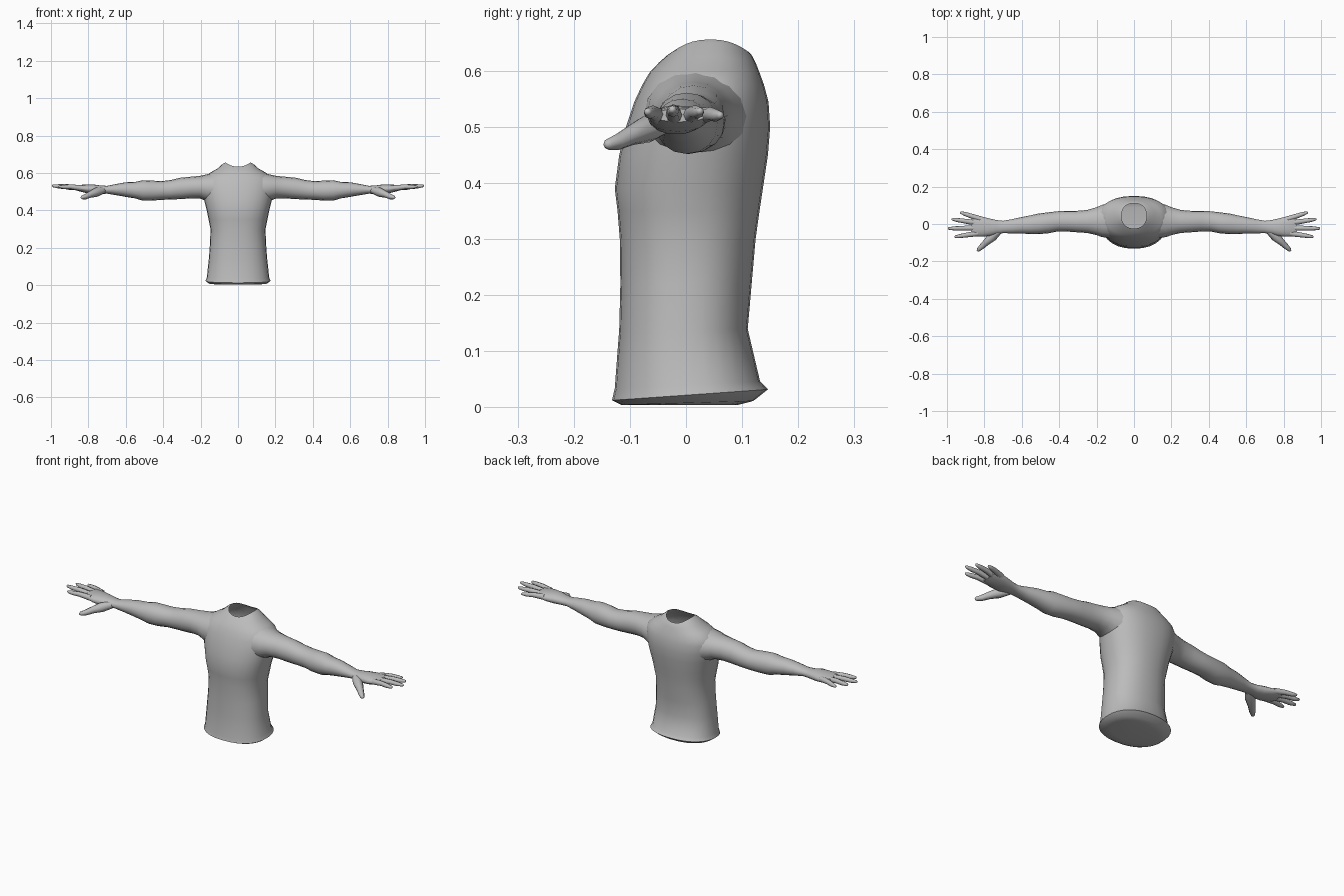
import bpy, bmesh, math
from mathutils import Vector

skin = bpy.data.materials.new("plain grey")
skin.diffuse_color = (0.5, 0.5, 0.5, 1)


def loft(name, rings, cap_start=False, cap_end=False, mirror=False, angle=60):
    """Skin a list of equal-length point rings."""
    bm = bmesh.new()
    loops = [[bm.verts.new(p) for p in ring] for ring in rings]
    n = len(loops[0])
    for a, b in zip(loops, loops[1:]):
        for i in range(n):
            j = (i + 1) % n
            bm.faces.new((a[i], a[j], b[j], b[i]))
    if cap_start:
        bm.faces.new(loops[0][::-1])
    if cap_end:
        bm.faces.new(loops[-1])
    bmesh.ops.recalc_face_normals(bm, faces=bm.faces)
    me = bpy.data.meshes.new(name)
    bm.to_mesh(me)
    bm.free()
    me.materials.append(skin)
    ob = bpy.data.objects.new(name, me)
    bpy.context.collection.objects.link(ob)
    bpy.ops.object.select_all(action='DESELECT')
    ob.select_set(True)
    bpy.context.view_layer.objects.active = ob
    bpy.ops.object.shade_smooth_by_angle(angle=math.radians(angle))
    if mirror:
        ob.modifiers.new("mirror", 'MIRROR')
    return ob


def sup(v, e):
    return math.copysign(abs(v) ** e, v)


def torso_ring(z, hw, yf, yb, lift=0, tilt=0, e=0.88, n=28):
    """Horizontal ring; lift raises the sides, tilt raises the back."""
    pts = []
    for i in range(n):
        a = 2 * math.pi * i / n
        x, y = hw * sup(math.cos(a), e), sup(math.sin(a), e)
        y = (yf + yb) / 2 + y * (yb - yf) / 2
        pts.append((x, y, z + lift * math.cos(a) ** 2 + tilt * y))
    return pts


# torso with open neck and flared hem
torso = [(0.004, 0.12, -0.08, 0.09), (0.008, 0.155, -0.115, 0.12, 0, 0.03),
         (0.022, 0.174, -0.132, 0.146, 0, 0.07), (0.04, 0.167, -0.127, 0.132, 0, 0.05),
         (0.14, 0.156, -0.119, 0.110), (0.22, 0.150, -0.117, 0.117),
         (0.30, 0.147, -0.118, 0.124), (0.35, 0.157, -0.122, 0.131),
         (0.39, 0.165, -0.127, 0.137), (0.45, 0.180, -0.119, 0.146),
         (0.50, 0.190, -0.107, 0.150), (0.545, 0.194, -0.092, 0.147),
         (0.575, 0.182, -0.078, 0.139, 0.003), (0.597, 0.147, -0.065, 0.131, 0.005),
         (0.615, 0.108, -0.048, 0.124, 0.01), (0.628, 0.080, -0.033, 0.117, 0.022),
         (0.634, 0.067, -0.024, 0.111, 0.022)]
loft("torso", [torso_ring(*t) for t in torso], cap_start=True)


def arm_ring(x, y0, y1, z0, z1, n=16, e=0.95):
    out = []
    for i in range(n):
        a = 2 * math.pi * i / n
        out.append((x, (y0 + y1) / 2 + (y1 - y0) / 2 * sup(math.cos(a), e),
                    (z0 + z1) / 2 + (z1 - z0) / 2 * sup(math.sin(a), e)))
    return out


# arm and palm: x, y range, z range
arm = [(0.13, -0.075, 0.115, 0.43, 0.602), (0.17, -0.07, 0.102, 0.45, 0.592),
       (0.205, -0.058, 0.088, 0.464, 0.584),
       (0.25, -0.048, 0.075, 0.464, 0.580), (0.31, -0.044, 0.070, 0.460, 0.574),
       (0.36, -0.040, 0.070, 0.458, 0.562), (0.41, -0.040, 0.068, 0.456, 0.556),
       (0.46, -0.050, 0.062, 0.452, 0.559), (0.51, -0.054, 0.056, 0.452, 0.561),
       (0.55, -0.054, 0.047, 0.464, 0.552), (0.60, -0.051, 0.037, 0.472, 0.550),
       (0.65, -0.050, 0.026, 0.481, 0.541), (0.70, -0.049, 0.017, 0.489, 0.531),
       (0.735, -0.054, 0.021, 0.488, 0.533), (0.77, -0.064, 0.029, 0.487, 0.538),
       (0.81, -0.068, 0.039, 0.492, 0.538), (0.85, -0.066, 0.044, 0.502, 0.536),
       (0.868, -0.058, 0.036, 0.509, 0.532)]
loft("arm", [arm_ring(*a) for a in arm], cap_end=True, mirror=True)


def finger(name, pts, radii, n=8):
    """Tapered tube through points, with a rounded tip."""
    pts = [Vector(p) for p in pts]
    d = (pts[-1] - pts[-2]).normalized()
    pts.append(pts[-1] + d * radii[-1] * 0.7)
    radii = list(radii) + [radii[-1] * 0.45]
    rings = []
    for i, (p, r) in enumerate(zip(pts, radii)):
        t = (pts[min(i + 1, len(pts) - 1)] - pts[max(i - 1, 0)]).normalized()
        u = t.cross(Vector((0, 0, 1))).normalized()
        v = u.cross(t)
        rings.append([p + u * r * math.cos(2 * math.pi * k / n)
                      + v * r * math.sin(2 * math.pi * k / n) for k in range(n)])
    loft(name, rings, True, True, mirror=True)


# four fingers: knuckle and tip positions
for name, (kx, ky), (tx, ty), tz in (
        ("index_finger", (0.835, -0.050), (0.955, -0.068), 0.527),
        ("middle_finger", (0.845, -0.021), (0.99, -0.024), 0.531),
        ("ring_finger", (0.84, 0.006), (0.97, 0.025), 0.528),
        ("little_finger", (0.82, 0.026), (0.925, 0.061), 0.521)):
    k, t = Vector((kx, ky, 0.519)), Vector((tx, ty, tz))
    m = k.lerp(t, 0.5) + Vector((0, 0, 0.003))
    finger(name, (k, m, k.lerp(t, 0.8), t), (0.0155, 0.0125, 0.011, 0.007))

# thumb
finger("thumb", ((0.72, -0.035, 0.507), (0.757, -0.068, 0.497), (0.79, -0.098, 0.485),
                 (0.815, -0.122, 0.473), (0.833, -0.139, 0.469)),
       (0.018, 0.025, 0.018, 0.0145, 0.010))
